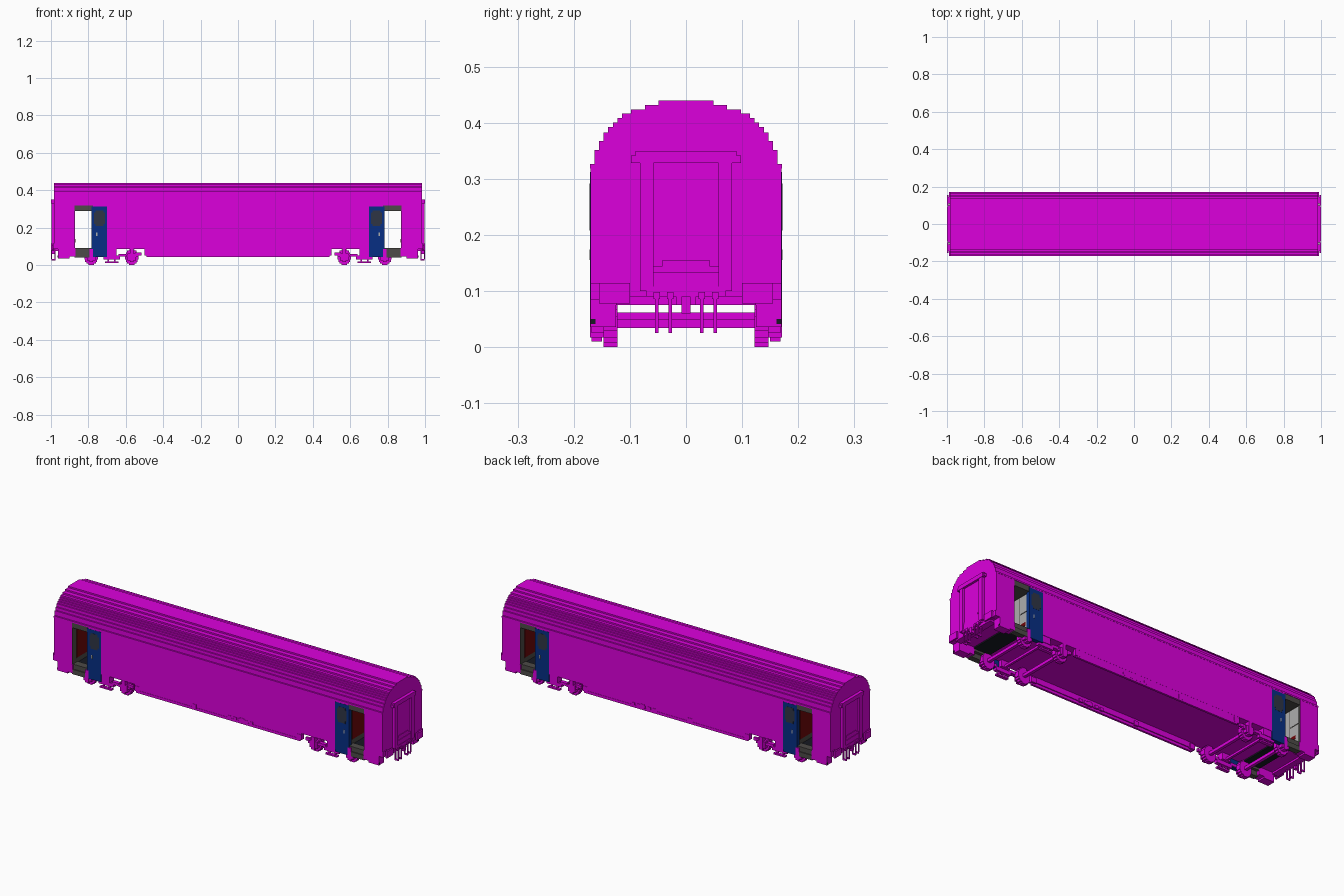
import bpy, bmesh

old = bpy.data.objects.get("Cube")
if old:
    bpy.data.objects.remove(old, do_unlink=True)


def material(name, r, g, b):
    m = bpy.data.materials.new(name)
    m.use_nodes = True
    m.diffuse_color = (r, g, b, 1)
    m.node_tree.nodes["Principled BSDF"].inputs["Base Color"].default_value = (r, g, b, 1)
    return m


MAGENTA = material("magenta", 0.72, 0.0, 0.72)
BLUE = material("door blue", 0.002, 0.028, 0.23)
GLASS = material("dark glass", 0.028, 0.036, 0.06)
GREY = material("dark grey", 0.075, 0.07, 0.065)
LIGHT = material("light grey", 0.42, 0.42, 0.42)
RED = material("dark red", 0.16, 0.002, 0.003)
BLACK = material("near black", 0.008, 0.01, 0.016)

BOTH = [(1, 1), (-1, 1), (1, -1), (-1, -1)]   # four corners
ENDS = [(1, 1), (-1, 1)]                      # two ends
SIDES = [(1, 1), (1, -1)]                     # two sides
TURN = [(1, 1), (-1, -1)]                     # half turn about z
ONE = [(1, 1)]


def finish(name, bm, mat):
    bmesh.ops.recalc_face_normals(bm, faces=bm.faces)
    me = bpy.data.meshes.new(name)
    bm.to_mesh(me)
    bm.free()
    me.materials.append(mat)
    ob = bpy.data.objects.new(name, me)
    bpy.context.collection.objects.link(ob)


def boxes(name, mat, signs, *dims):
    """Boxes given as (x0, x1, y0, y1, z0, z1), repeated for each sign pair."""
    bm = bmesh.new()
    for sx, sy in signs:
        for x0, x1, y0, y1, z0, z1 in dims:
            vs = bmesh.ops.create_cube(bm, size=1)["verts"]
            for v in vs:
                v.co.x = sx * ((x0 + x1) / 2 + v.co.x * (x1 - x0))
                v.co.y = sy * ((y0 + y1) / 2 + v.co.y * (y1 - y0))
                v.co.z = (z0 + z1) / 2 + v.co.z * (z1 - z0)
    finish(name, bm, mat)


# Stepped barrel roof: half widths and the height where each step ends
steps = [(.171, .326), (.163, .351), (.155, .367), (.147, .383), (.139, .392), (.13, .4),
         (.122, .408), (.114, .416), (.098, .424), (.073, .432), (.049, .44)]
half, z = [], .318
for y, top in steps:
    half += [(y, z), (y, top)]
    z = top
profile = half + [(-y, h) for y, h in reversed(half)]
bm = bmesh.new()
face = bm.faces.new([bm.verts.new((-.983, y, h)) for y, h in profile])
new = bmesh.ops.extrude_face_region(bm, geom=[face])["geom"]
bmesh.ops.translate(bm, vec=(1.966, 0, 0),
                    verts=[v for v in new if isinstance(v, bmesh.types.BMVert)])
finish("roof", bm, MAGENTA)

# Body between the vestibules, the end bays and the skirts below the flat floor
boxes("saloon_body", MAGENTA, ONE, (-.776, .776, -.17, .17, .085, .32))
boxes("end_body", MAGENTA, ENDS, (.874, .983, -.17, .17, .085, .32))
boxes("centre_skirts", MAGENTA, SIDES, (-.5, .5, .155, .1695, .056, .09),
      (-.49, .49, .16, .171, .042, .056))
boxes("end_skirts", MAGENTA, BOTH, (.9, .962, .125, .17, .036, .09),
      (.87, .9, .125, .17, .045, .09))
boxes("end_skirt_marks", BLACK, BOTH, (.961, .964, .161, .1705, .041, .05))
boxes("skirt_lugs", MAGENTA, BOTH, (.13, .155, .15, .1715, .05, .073),
      (.47, .5, .15, .1715, .05, .078))
boxes("equipment_lugs", MAGENTA, SIDES,
      *[(.06 + i * .032, .08 + i * .032, .15, .1715, .052, .068) for i in range(5)])

# Open vestibules: floor, steps, ceiling and linings
boxes("vestibule_floor", BLACK, ENDS, (.776, .874, -.155, .155, .078, .088))
boxes("vestibule_steps", GREY, BOTH, (.776, .874, .14, .17, .04, .066),
      (.776, .874, .125, .165, .066, .092))
boxes("vestibule_ceiling", GREY, ENDS, (.776, .874, -.169, .169, .29, .3185))
boxes("vestibule_lining", GREY, ENDS, (.775, .778, -.169, .169, .088, .292),
      (.872, .875, -.169, .169, .088, .292))
red_panels, light_panels = [], []
for x in (-.8725, .7775):
    red_panels.append((x, x + .002, -.135, -.02, .115, .285))
    light_panels += [(x, x + .002, .02, .095, .095, .285), (x, x + .002, .1, .162, .095, .19),
                     (x, x + .002, .1, .162, .196, .285)]
boxes("vestibule_red_panels", RED, TURN, *red_panels)
boxes("vestibule_light_panels", LIGHT, TURN, *light_panels)
boxes("red_fittings", RED, TURN, (.779, .782, .11, .14, .12, .138),
      (-.871, -.868, .11, .14, .12, .138))

# Sliding doors parked beside the openings
boxes("doors", BLUE, BOTH, (.7, .783, .15, .1708, .042, .312))
boxes("door_windows", GLASS, BOTH, (.72, .762, .169, .1716, .208, .292),
      (.712, .77, .169, .1716, .22, .28))
boxes("door_handles", LIGHT, BOTH, (.752, .758, .169, .172, .155, .174))

# Bogies: stepped wheels, axles and side frames
wheels, axles, frames = [], [], []
for x in (.568, .785):
    for dx, dz in ((.014, .042), (.025, .035), (.032, .025), (.036, .013)):
        wheels.append((x - dx, x + dx, .122, .147, .042 - dz, .042 + dz))
    axles.append((x - .008, x + .008, -.125, .125, .034, .05))
    frames += [(x - .022, x + .022, .147, .168, .025, .062),
               (x - .036, x + .036, .147, .163, .042, .054),
               (x - .01, x + .01, .147, .171, .017, .085)]
frames += [(.6, .64, .145, .165, .045, .06), (.63, .72, .145, .165, .03, .05),
           (.715, .765, .145, .165, .045, .06), (.64, .71, .15, .168, .01, .018),
           (.655, .662, .15, .16, .01, .04), (.69, .697, .15, .16, .01, .04),
           (.65, .7, .13, .168, .05, .088), (.515, .55, .147, .16, .05, .066),
           (.82, .87, .147, .16, .045, .06)]
boxes("wheels", MAGENTA, BOTH, *wheels)
boxes("axles", MAGENTA, ENDS, *axles)
boxes("bogie_side_frames", MAGENTA, BOTH, *frames)
boxes("bogie_crossbar", MAGENTA, ENDS, (.67, .682, -.148, .148, .05, .062))

# Gangway on each end: frame, hood, door and sill
boxes("gangway_frame", MAGENTA, ENDS, (.98, .998, .058, .082, .1, .328),
      (.98, .998, -.082, -.058, .1, .328), (.98, 1, -.09, .09, .328, .35),
      (.98, .998, -.098, .098, .328, .342), (.98, .996, -.07, .07, .09, .108))
boxes("gangway_door", MAGENTA, ENDS, (.98, .988, -.058, .058, .108, .328))
boxes("gangway_footplate", MAGENTA, ENDS, (.985, .994, -.058, .058, .108, .133),
      (.985, .991, -.058, .058, .133, .145), (.985, .991, -.042, .042, .145, .155))

# Buffers, coupling and hanging hoses
boxes("buffers", MAGENTA, BOTH, (.975, .995, .11, .145, .083, .108),
      (.992, 1, .1, .155, .078, .114), (.975, .988, .135, .17, .085, .114))
boxes("end_beam", MAGENTA, ENDS, (.95, .986, -.125, .125, .075, .09))
boxes("coupler", MAGENTA, ENDS, (.96, .996, -.018, .018, .075, .098),
      (.98, 1, -.008, .008, .06, .09))
hoses = []
for y in (.028, .052):
    hoses += [(.976, .982, y - .003, y + .003, .03, .09),
              (.994, 1, y - .003, y + .003, .033, .098),
              (.976, .998, y - .003, y + .003, .025, .033),
              (.976, 1, y - .006, y + .006, .086, .098)]
boxes("hoses", MAGENTA, BOTH, *hoses)
